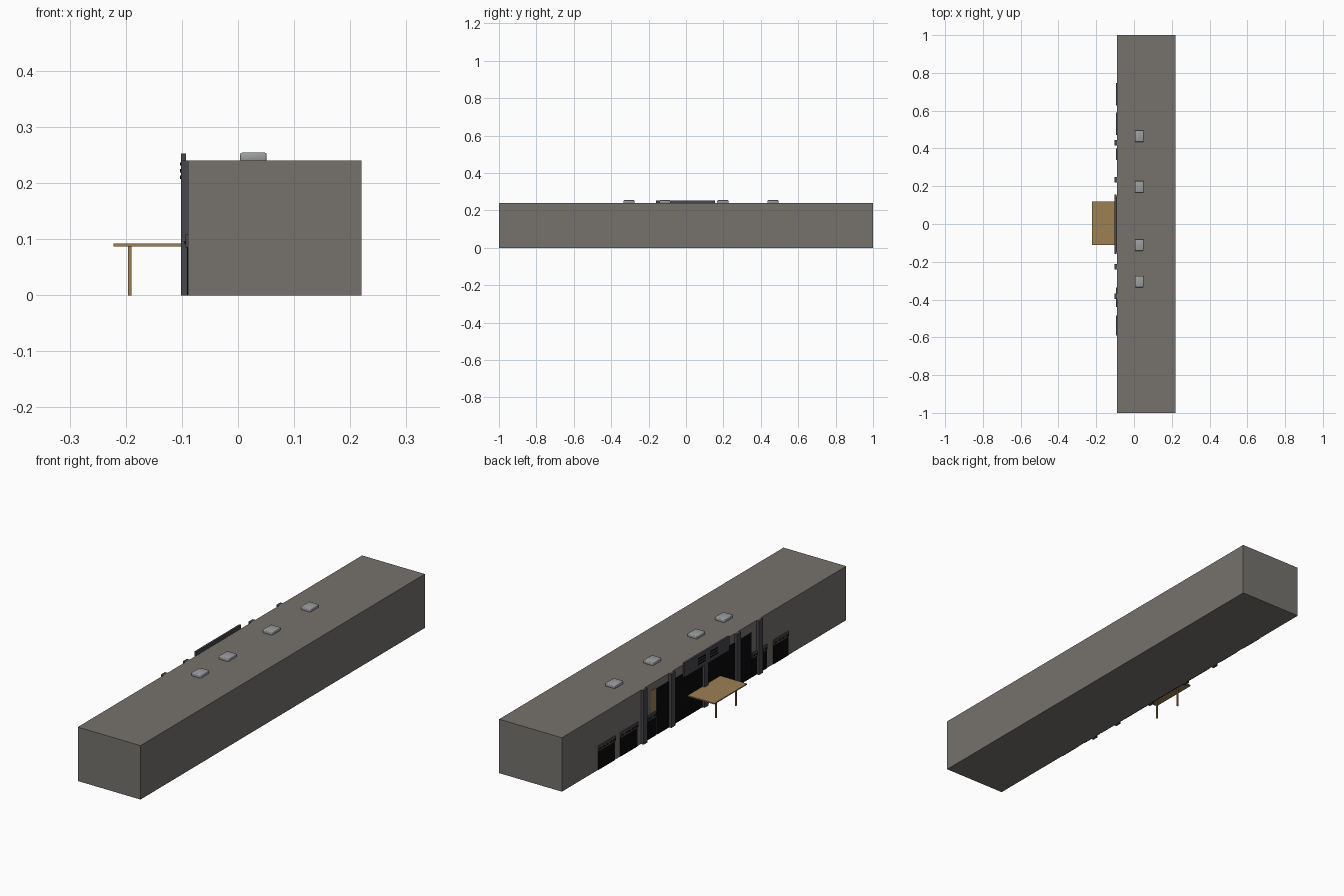
import bpy

if "Cube" in bpy.data.objects:
    bpy.data.objects.remove(bpy.data.objects["Cube"], do_unlink=True)


def material(name, rgb):
    m = bpy.data.materials.new(name)
    m.use_nodes = True
    m.diffuse_color = (*rgb, 1)
    bsdf = m.node_tree.nodes["Principled BSDF"]
    bsdf.inputs["Base Color"].default_value = (*rgb, 1)
    bsdf.inputs["Roughness"].default_value = 0.8
    return m


wall = material("warm grey wall", (0.18, 0.17, 0.155))
steel = material("dark steel", (0.065, 0.065, 0.075))
glass = material("black glass", (0.003, 0.003, 0.003))
metal = material("light metal", (0.33, 0.34, 0.35))
wood = material("tan wood", (0.34, 0.215, 0.09))


def box(name, x, y, z, mat):
    """Box from (min, max) pairs on each axis."""
    spans = (x, y, z)
    bpy.ops.mesh.primitive_cube_add(size=1, location=[sum(s) / 2 for s in spans])
    ob = bpy.context.object
    ob.name = name
    ob.scale = [abs(s[1] - s[0]) for s in spans]
    bpy.ops.object.transform_apply(location=False, rotation=False, scale=True)
    ob.data.materials.append(mat)
    return ob


FACE = -0.089   # facade plane
FRONT = -0.102  # outermost trim

# Long hall
box("hall", (FACE, 0.22), (-1, 1), (0, 0.24), wall)

# Roof vents with softened edges
for y in (0.465, 0.197, -0.112, -0.305):
    vent = box("roof_vent", (0.004, 0.051), (y - 0.03, y + 0.03), (0.238, 0.254), metal)
    bevel = vent.modifiers.new("soft_edges", "BEVEL")
    bevel.width = 0.003
    bevel.segments = 2
    bpy.ops.object.shade_smooth()

# Full height glazing bays
for y0, y1, top in ((0.245, 0.335, 0.205), (-0.215, 0.225, 0.2), (-0.33, -0.235, 0.2)):
    box("glazing", (FACE - 0.002, FACE + 0.002), (y0, y1), (0, top), glass)

# Side doors with louvred headers
for y0, y1 in ((0.628, 0.746), (0.47, 0.59), (0.34, 0.40), (-0.37, -0.335),
               (-0.44, -0.395), (-0.59, -0.485)):
    box("door", (FACE - 0.002, FACE + 0.002), (y0, y1), (0, 0.086), glass)
    box("door_header", (FACE - 0.005, FACE), (y0, y1), (0.085, 0.108), steel)
    count = max(2, round((y1 - y0) / 0.025))
    step = (y1 - y0) / count
    for i in range(count):
        mid = y0 + step * (i + 0.5)
        box("header_slot", (FACE - 0.006, FACE - 0.004),
            (mid - step * 0.3, mid + step * 0.3), (0.091, 0.097), glass)

# Timber strip beside the tall bay
box("timber_strip", (FACE - 0.002, FACE), (0.34, 0.375), (0.115, 0.21), wood)

# Facade columns
for y, top in ((0.43, 0.24), (0.235, 0.24), (0.0, 0.195), (-0.227, 0.24), (-0.382, 0.24)):
    box("column", (FRONT, FACE), (y - 0.014, y + 0.014), (0, top), steel)

# Fascia panel above the entrance, with grille bars
box("fascia_panel", (FRONT, -0.093), (-0.16, 0.155), (0.19, 0.253), steel)
box("fascia_mount", (-0.094, FACE), (-0.15, 0.145), (0.195, 0.235), steel)
for y in (0.035, -0.05):
    for z in (0.207, 0.219, 0.231):
        box("grille_bar", (FRONT - 0.001, FRONT), (y - 0.028, y + 0.028), (z, z + 0.006), glass)

# Entrance canopy and posts
box("canopy", (-0.222, FACE), (-0.112, 0.118), (0.087, 0.092), wood)
for y in (0.065, -0.075):
    box("canopy_post", (-0.196, -0.19), (y - 0.003, y + 0.003), (0, 0.088), wood)
